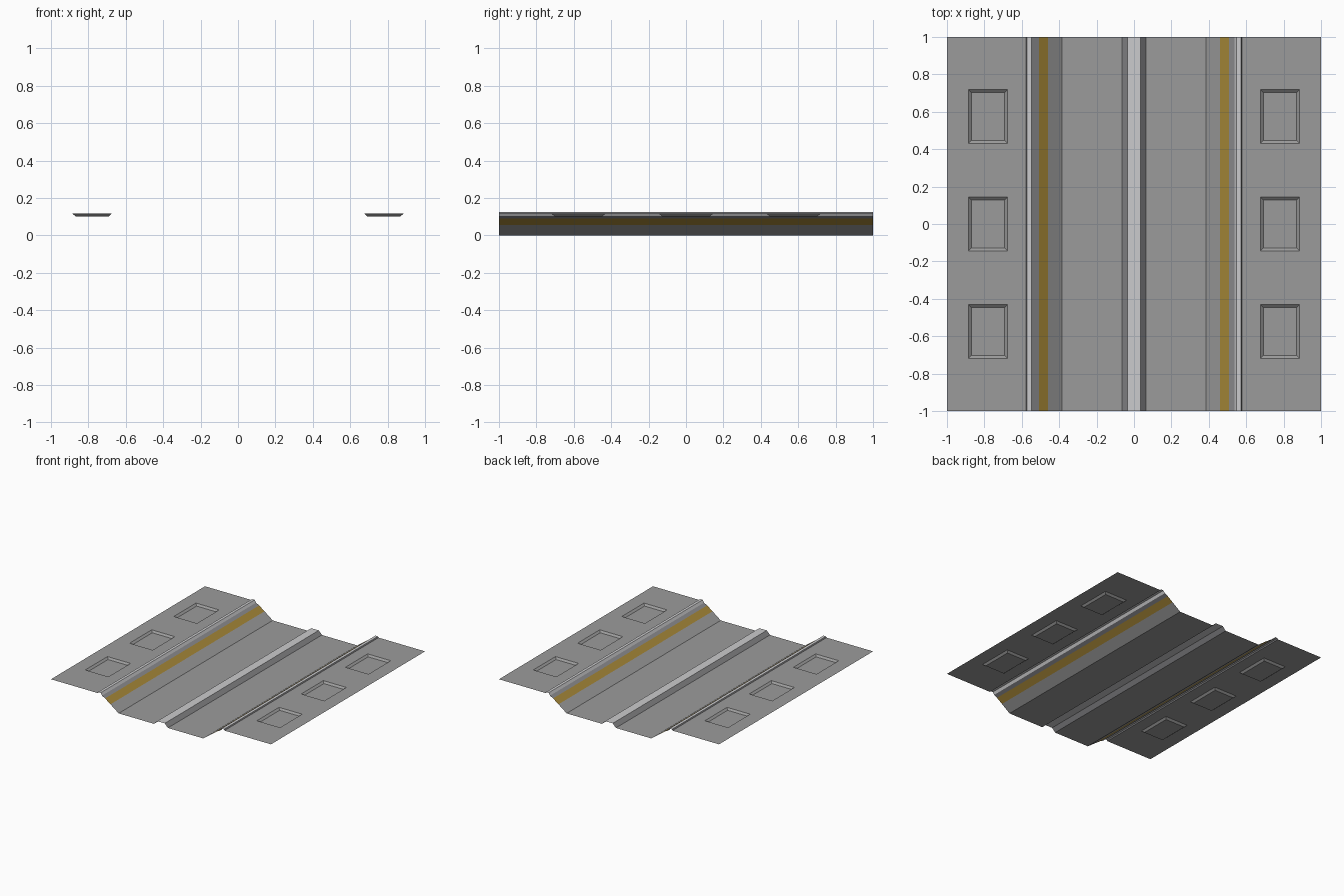
import bpy
import bmesh

cube = bpy.data.objects.get("Cube")
if cube:
    bpy.data.objects.remove(cube, do_unlink=True)


def material(name, rgb):
    mat = bpy.data.materials.new(name)
    mat.use_nodes = True
    mat.diffuse_color = (*rgb, 1)
    mat.node_tree.nodes["Principled BSDF"].inputs["Base Color"].default_value = (*rgb, 1)
    return mat


GREY = material("panel grey", (0.33, 0.33, 0.33))
DARK = material("trim grey", (0.25, 0.25, 0.26))
LIGHT = material("light grey", (0.6, 0.6, 0.61))
GOLD = material("gold stripe", (0.39, 0.25, 0.04))

PANEL_Z = 0.116
PIT_DEPTH = 0.014


def finish(name, bm, mats):
    """Turn every face upward and store the mesh as an object."""
    bm.normal_update()
    for f in bm.faces:
        if f.normal.z < 0:
            f.normal_flip()
    mesh = bpy.data.meshes.new(name)
    bm.to_mesh(mesh)
    bm.free()
    for m in mats:
        mesh.materials.append(m)
    obj = bpy.data.objects.new(name, mesh)
    bpy.context.collection.objects.link(obj)
    return obj


def strip(name, profile, mats, side=1):
    """Sweep an open (x, z) profile along y, one material per segment."""
    bm = bmesh.new()
    rows = [[bm.verts.new((side * x, y, z)) for y in (-1, 1)] for x, z in profile]
    for i, (a, b) in enumerate(zip(rows, rows[1:])):
        bm.faces.new((a[0], b[0], b[1], a[1])).material_index = i
    return finish(name, bm, mats)


def pitted_panel(name, side):
    """Flat side deck with three shallow rectangular recesses."""
    xs = (0.577, 0.675, 0.885, 1)
    ys = [-1]
    for centre in (-0.575, 0, 0.575):
        ys += [centre - 0.144, centre + 0.144]
    ys.append(1)
    bm = bmesh.new()
    grid = [[bm.verts.new((side * x, y, PANEL_Z)) for y in ys] for x in xs]
    pits = []
    for i in range(len(xs) - 1):
        for j in range(len(ys) - 1):
            f = bm.faces.new((grid[i][j], grid[i + 1][j],
                              grid[i + 1][j + 1], grid[i][j + 1]))
            if i == 1 and j % 2 == 1:
                pits.append(f)
    bm.normal_update()
    bmesh.ops.inset_individual(bm, faces=pits, thickness=0.023)
    for f in pits:
        for v in f.verts:
            v.co.z = PANEL_Z - PIT_DEPTH
    finish(name, bm, [GREY])


# Sunken floor with the central ridge
strip("floor_and_ridge",
      [(-0.385, 0), (-0.063, 0), (-0.034, 0.03), (0.034, 0.03), (0.063, 0), (0.385, 0)],
      [GREY, DARK, LIGHT, DARK, GREY])

# Sloped walls, rails and side decks, mirrored
for label, side in (("left", 1), ("right", -1)):
    strip(label + "_wall",
          [(0.385, 0), (0.459, 0.055), (0.508, 0.09), (0.536, 0.105)],
          [GREY, GOLD, DARK], side)
    strip(label + "_rail",
          [(0.536, 0.105), (0.549, 0.125), (0.572, 0.125), (0.577, PANEL_Z)],
          [LIGHT, LIGHT, DARK], side)
    pitted_panel(label + "_deck", side)
